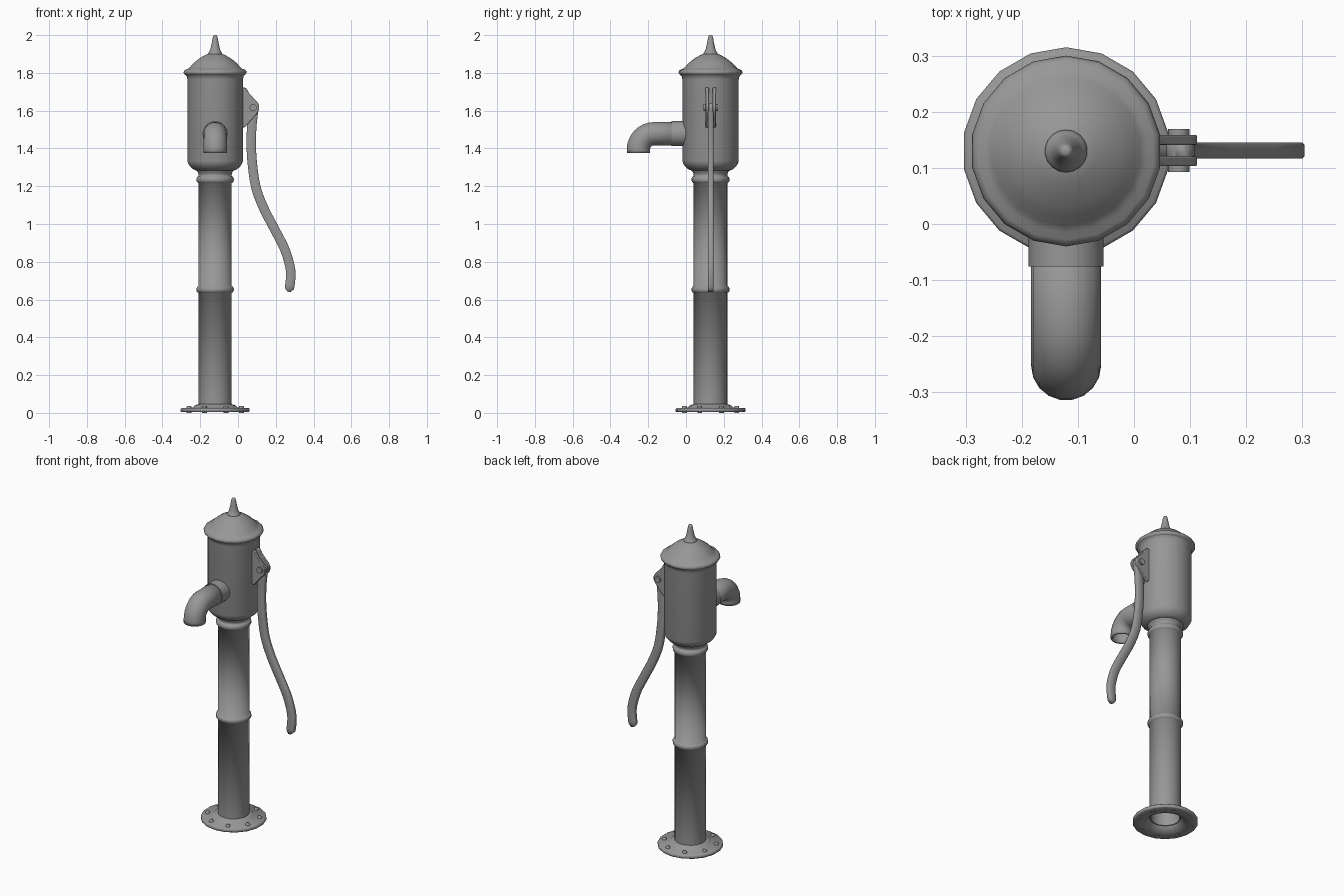
import bpy, bmesh, math
from mathutils import Vector

if "Cube" in bpy.data.objects:
    bpy.data.objects.remove(bpy.data.objects["Cube"])

CX, CY = -0.121, 0.130      # pump axis
SIDES = 18

# dark cast iron
IRON = bpy.data.materials.new("cast_iron")
IRON.diffuse_color = (0.31, 0.31, 0.31, 1)
IRON.use_nodes = True
IRON.node_tree.nodes["Principled BSDF"].inputs["Base Color"].default_value = IRON.diffuse_color


def finish(name, bm, angle=75):
    bmesh.ops.recalc_face_normals(bm, faces=bm.faces[:])
    me = bpy.data.meshes.new(name)
    bm.to_mesh(me)
    bm.free()
    me.materials.append(IRON)
    ob = bpy.data.objects.new(name, me)
    bpy.context.collection.objects.link(ob)
    bpy.ops.object.select_all(action='DESELECT')
    bpy.context.view_layer.objects.active = ob
    ob.select_set(True)
    bpy.ops.object.shade_smooth_by_angle(angle=math.radians(angle))
    return ob


def lathe(name, profile, closed=False, center=(CX, CY), sides=SIDES, angle=75):
    """Revolve (radius, z) points about a vertical axis; zero radius makes a pole."""
    bm = bmesh.new()
    rings = []
    for r, z in profile:
        if r == 0:
            rings.append([bm.verts.new((*center, z))] * sides)
            continue
        rings.append([bm.verts.new((center[0] + r * math.cos(a), center[1] + r * math.sin(a), z))
                      for a in (math.pi / 2 + math.tau * i / sides for i in range(sides))])
    pairs = list(zip(rings, rings[1:])) + ([(rings[-1], rings[0])] if closed else [])
    for lo, hi in pairs:
        for i in range(sides):
            j = (i + 1) % sides
            bm.faces.new(list(dict.fromkeys((lo[i], lo[j], hi[j], hi[i]))))
    return finish(name, bm, angle)


def sweep(name, path, side, section, scales=None, caps=True):
    """Sweep a closed (side, normal) section along a planar path."""
    bm = bmesh.new()
    path = [Vector(p) for p in path]
    side = Vector(side)
    rings = []
    for i, p in enumerate(path):
        t = (path[min(i + 1, len(path) - 1)] - path[max(i - 1, 0)]).normalized()
        n = side.cross(t)
        s = scales[i] if scales else 1
        rings.append([bm.verts.new(p + side * a + n * b * s) for a, b in section])
    k = len(section)
    for lo, hi in zip(rings, rings[1:]):
        for i in range(k):
            bm.faces.new((lo[i], lo[(i + 1) % k], hi[(i + 1) % k], hi[i]))
    if caps:
        bm.faces.new(rings[0])
        bm.faces.new(rings[-1])
    return finish(name, bm)


def circle(r, n=SIDES):
    return [(r * math.cos(math.tau * i / n), r * math.sin(math.tau * i / n)) for i in range(n)]


def spline(pts, steps=5):
    """Catmull-Rom samples through the points."""
    v = [Vector(p) for p in pts]
    v = [2 * v[0] - v[1]] + v + [2 * v[-1] - v[-2]]
    out = []
    for a, b, c, d in zip(v, v[1:], v[2:], v[3:]):
        for i in range(steps):
            t = i / steps
            out.append(0.5 * (2 * b + (c - a) * t + (2 * a - 5 * b + 4 * c - d) * t * t
                              + (3 * b - a - 3 * c + d) * t ** 3))
    return out + [v[-2]]


def bead(r, z, h, bulge):
    """Rounded bead points on a pipe of radius r."""
    return [(r + bulge * math.sin(math.pi * i / 6), z - h * math.cos(math.pi * i / 6)) for i in range(7)]


# base flange with a flared open bore
lathe("base_flange", [(0.116, 0.004), (0.180, 0.004), (0.185, 0.008), (0.185, 0.021), (0.180, 0.026),
                      (0.122, 0.028), (0.112, 0.038), (0.095, 0.045), (0.082, 0.047), (0.088, 0.035)],
      closed=True)

# flange bolts, just showing underneath
for i in range(8):
    a = math.tau * (i + 0.5) / 8
    c = (CX + 0.150 * math.cos(a), CY + 0.150 * math.sin(a))
    lathe(f"flange_bolt_{i + 1}", [(0, 0), (0.013, 0), (0.013, 0.033), (0.010, 0.037), (0, 0.037)],
          center=c, sides=8)

# column pipe, hollow underneath, with beads
lathe("column", [(0, 1.20), (0.082, 1.20), (0.082, 0.036), (0.089, 0.036)]
      + bead(0.089, 0.653, 0.017, 0.012) + bead(0.089, 1.235, 0.018, 0.012)
      + [(0.089, 1.262), (0.093, 1.275), (0.103, 1.285), (0.103, 1.30)])

# pump barrel
lathe("barrel", [(0, 1.284), (0.103, 1.284), (0.118, 1.290), (0.134, 1.304), (0.144, 1.318), (0.149, 1.334),
                 (0.149, 1.765), (0.153, 1.782), (0.160, 1.790), (0, 1.790)])

# domed lid with rolled rim
lathe("lid", [(0, 1.788), (0.158, 1.788), (0.166, 1.794), (0.170, 1.802), (0.166, 1.812), (0.158, 1.818),
              (0.145, 1.822), (0.133, 1.833), (0.118, 1.850), (0.100, 1.865), (0.078, 1.881),
              (0.054, 1.894), (0.036, 1.902), (0, 1.904)])

# finial spike
lathe("finial", [(0, 1.895), (0.038, 1.896), (0.038, 1.905), (0.032, 1.912), (0.026, 1.925), (0.019, 1.955),
                 (0.013, 1.988), (0.010, 1.997), (0.005, 2.0), (0, 2.0)])

# spout: collar and hollow bent tube
ZS, R = 1.478, 0.084
sweep("spout_collar", [(CX, 0.03, ZS), (CX, -0.076, ZS)], (1, 0, 0), circle(0.067))
bend = [(CX, -0.168 - R * math.sin(t), ZS - R + R * math.cos(t))
        for t in (math.pi / 2 * i / 8 for i in range(9))]
spout = sweep("spout", [(CX, 0.0, ZS)] + bend + [(CX, -0.252, 1.375)], (1, 0, 0), circle(0.0625), caps=False)
solid = spout.modifiers.new("wall", 'SOLIDIFY')
solid.thickness, solid.offset = 0.010, -1

# pivot bracket: two cheek plates
outline = [(0.005, 1.512), (0.036, 1.512), (0.052, 1.530), (0.105, 1.590), (0.112, 1.606), (0.112, 1.628),
           (0.104, 1.644), (0.060, 1.690), (0.046, 1.716), (0.036, 1.722), (0.005, 1.722)]
for label, y in (("front", 0.112), ("back", 0.150)):
    bm = bmesh.new()
    loops = [[bm.verts.new((x, y + d, z)) for x, z in outline] for d in (-0.009, 0.009)]
    for lp in loops:
        bm.faces.new(lp)
    n = len(outline)
    for i in range(n):
        bm.faces.new((loops[0][i], loops[0][(i + 1) % n], loops[1][(i + 1) % n], loops[1][i]))
    plate = finish(f"bracket_{label}_plate", bm)
    bev = plate.modifiers.new("edge", 'BEVEL')
    bev.width, bev.segments = 0.003, 2

# pivot pin with heads
PX, PZ = 0.080, 1.616
sweep("pivot_pin", [(PX, 0.100, PZ), (PX, 0.162, PZ)], (1, 0, 0), circle(0.012, 12))
for label, s in (("front", -1), ("back", 1)):
    ys = [0.131 + s * d for d in (0.026, 0.034, 0.038)]
    sweep(f"pivot_{label}_head", [(PX, y, PZ) for y in ys], (1, 0, 0), circle(0.019, 12))

# curved flat-bar handle with rounded ends
path = spline([(0.082, 0, 1.640), (0.082, 0, 1.600), (0.074, 0, 1.530), (0.070, 0, 1.430), (0.076, 0, 1.320),
               (0.096, 0, 1.190), (0.138, 0, 1.080), (0.195, 0, 0.970), (0.246, 0, 0.870),
               (0.274, 0, 0.780), (0.279, 0, 0.720), (0.270, 0, 0.641)])
path = [p + Vector((0, 0.131, 0)) for p in path]
length = [0.0]
for p, q in zip(path, path[1:]):
    length.append(length[-1] + (q - p).length)
HW = 0.025


def end_round(s):
    d = min(s, length[-1] - s)
    return max(0.35, math.sqrt(max(0, 1 - (1 - d / HW) ** 2))) if d < HW else 1


w, c = 0.014, 0.004
bar = [(-w, -HW + c), (-w + c, -HW), (w - c, -HW), (w, -HW + c),
       (w, HW - c), (w - c, HW), (-w + c, HW), (-w, HW - c)]
sweep("handle", path, (0, 1, 0), bar, scales=[end_round(s) for s in length])
